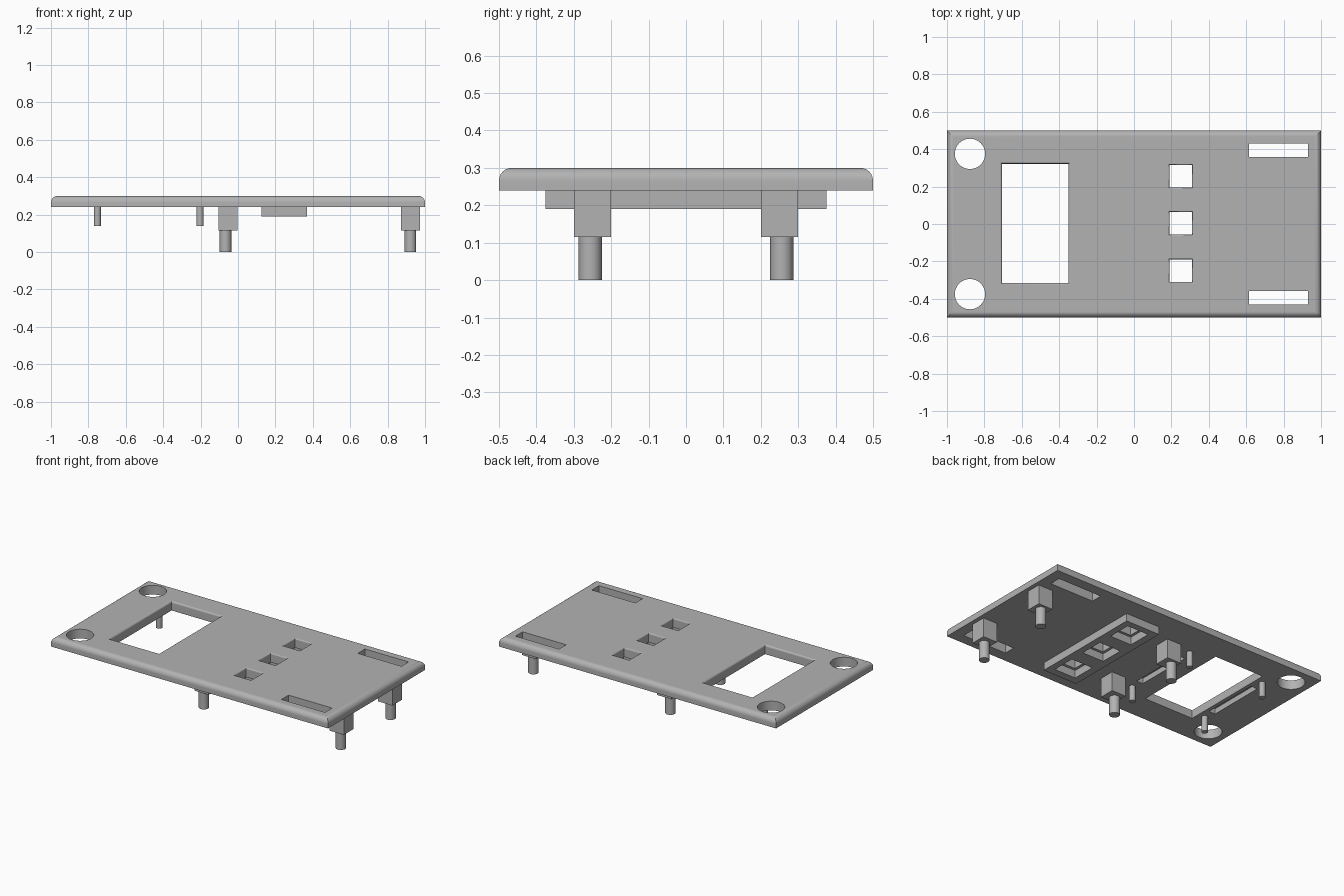
import bpy, bmesh, math
from mathutils import Matrix

if "Cube" in bpy.data.objects:
    bpy.data.objects.remove(bpy.data.objects["Cube"])

grey = bpy.data.materials.new("plain grey")
grey.use_nodes = True
colour = (0.45, 0.45, 0.45, 1)
grey.diffuse_color = colour
grey.node_tree.nodes["Principled BSDF"].inputs["Base Color"].default_value = colour

UNDER, TOP = 0.24, 0.30          # faceplate underside and top


def add_box(bm, x, y, z):
    """Box from (min, max) pairs."""
    size = [b - a for a, b in (x, y, z)]
    mid = [(a + b) / 2 for a, b in (x, y, z)]
    m = Matrix.Translation(mid) @ Matrix.Diagonal((*size, 1))
    return bmesh.ops.create_cube(bm, size=1, matrix=m)["verts"]


def add_cylinder(bm, x, y, r, z0, z1, sides=32):
    bmesh.ops.create_cone(bm, cap_ends=True, segments=sides, radius1=r, radius2=r,
                          depth=z1 - z0, matrix=Matrix.Translation((x, y, (z0 + z1) / 2)))


def add_flared_box(bm, x, y, r=0.012, steps=4):
    """Cutter whose top rim widens in a quarter round."""
    levels = [(0, UNDER - 0.1)]
    for i in range(steps + 1):
        a = math.pi / 2 * i / steps
        levels.append((r * (1 - math.cos(a)), TOP - r + r * math.sin(a)))
    levels.append((r, TOP + 0.05))
    rings = [[bm.verts.new(p) for p in ((x[0] - g, y[0] - g, z), (x[1] + g, y[0] - g, z),
                                        (x[1] + g, y[1] + g, z), (x[0] - g, y[1] + g, z))]
             for g, z in levels]
    for low, high in zip(rings, rings[1:]):
        for i in range(4):
            j = (i + 1) % 4
            bm.faces.new((low[i], low[j], high[j], high[i]))
    bm.faces.new(rings[0][::-1])
    bm.faces.new(rings[-1])


def finish(bm, name, smooth=False):
    bmesh.ops.recalc_face_normals(bm, faces=bm.faces)
    mesh = bpy.data.meshes.new(name)
    bm.to_mesh(mesh)
    bm.free()
    mesh.materials.append(grey)
    obj = bpy.data.objects.new(name, mesh)
    bpy.context.collection.objects.link(obj)
    if smooth:
        shade(obj)
    return obj


def activate(obj):
    bpy.ops.object.select_all(action="DESELECT")
    obj.select_set(True)
    bpy.context.view_layer.objects.active = obj


def shade(obj):
    activate(obj)
    bpy.ops.object.shade_smooth_by_angle(angle=math.radians(30))


def cut(obj, cutter):
    mod = obj.modifiers.new("cut", "BOOLEAN")
    mod.operation, mod.solver, mod.object = "DIFFERENCE", "EXACT", cutter
    activate(obj)
    bpy.ops.object.modifier_apply(modifier=mod.name)
    bpy.data.objects.remove(cutter)


# Faceplate with rounded top rim
bm = bmesh.new()
add_box(bm, (-1, 1), (-0.5, 0.5), (UNDER, TOP))
rim = [e for e in bm.edges if all(v.co.z > TOP - 0.001 for v in e.verts)]
bmesh.ops.bevel(bm, geom=rim, offset=0.034, segments=6, profile=0.5, affect="EDGES")
plate = finish(bm, "faceplate")

# Openings: display window, button holes, slots, round holes, underside pockets
button_x, button_ys = 0.25, (0.255, 0.004, -0.249)
bm = bmesh.new()
add_flared_box(bm, (-0.705, -0.35), (-0.315, 0.322))
for y in button_ys:
    add_flared_box(bm, (button_x - 0.06, button_x + 0.06), (y - 0.06, y + 0.06), 0.008)
for side in (-1, 1):
    y = 0.394 * side
    add_box(bm, (0.615, 0.93), (y - 0.037, y + 0.037), (0.1, 0.4))
    add_cylinder(bm, -0.877, 0.375 * side, 0.081, 0.1, 0.4, 48)
for x in (-0.752, -0.203):
    add_box(bm, (x - 0.023, x + 0.023), (-0.19, 0.19), (0.2, UNDER + 0.035))
cut(plate, finish(bm, "opening_cutter"))
shade(plate)
weighted = plate.modifiers.new("even_normals", "WEIGHTED_NORMAL")
weighted.keep_sharp = True

# Button guide block with square wells
bm = bmesh.new()
add_box(bm, (0.125, 0.37), (-0.375, 0.375), (0.19, UNDER))
block = finish(bm, "button_block")
bm = bmesh.new()
for y in button_ys:
    add_box(bm, (button_x - 0.077, button_x + 0.077), (y - 0.077, y + 0.077), (0.1, 0.3))
cut(block, finish(bm, "well_cutter"))

# Mounting posts: square standoff with a round peg
for end, x, peg_x in (("inner", -0.053, -0.067), ("outer", 0.923, 0.922)):
    for side, y in (("right", -0.25), ("left", 0.25)):
        bm = bmesh.new()
        add_box(bm, (x - 0.051, x + 0.051), (y - 0.05, y + 0.05), (0.115, UNDER))
        finish(bm, f"{end}_{side}_standoff")
        bm = bmesh.new()
        add_cylinder(bm, peg_x, y * 1.024, 0.031, 0, 0.115)
        finish(bm, f"{end}_{side}_peg", True)

# Display pins around the window
for end, x in (("outer", -0.752), ("inner", -0.203)):
    for side, y in (("right", -0.257), ("left", 0.262)):
        bm = bmesh.new()
        add_cylinder(bm, x, y, 0.019, 0.14, UNDER, 24)
        finish(bm, f"{end}_{side}_display_pin", True)
